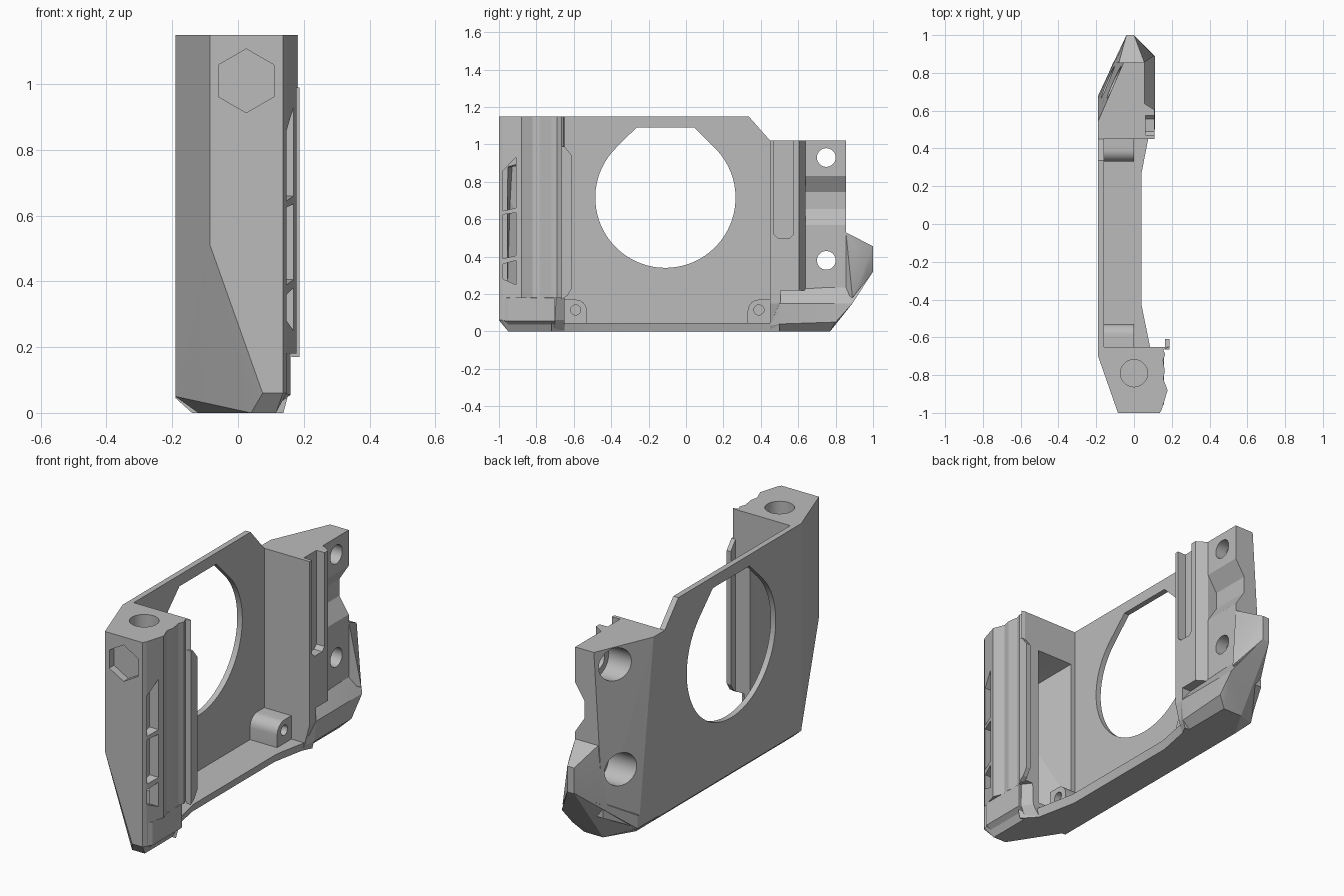
import bpy, bmesh, math
from mathutils import Vector

if "Cube" in bpy.data.objects:
    bpy.data.objects.remove(bpy.data.objects["Cube"], do_unlink=True)

grey = bpy.data.materials.new("plain grey")
grey.use_nodes = True
grey.diffuse_color = (0.5, 0.5, 0.5, 1)
grey.node_tree.nodes["Principled BSDF"].inputs["Base Color"].default_value = (0.5, 0.5, 0.5, 1)


def finish(name, bm):
    bmesh.ops.recalc_face_normals(bm, faces=bm.faces)
    mesh = bpy.data.meshes.new(name)
    bm.to_mesh(mesh)
    bm.free()
    mesh.materials.append(grey)
    obj = bpy.data.objects.new(name, mesh)
    bpy.context.collection.objects.link(obj)
    return obj


def hull(name, points):
    bm = bmesh.new()
    for p in points:
        bm.verts.new(p)
    res = bmesh.ops.convex_hull(bm, input=bm.verts)
    loose = [v for v in bm.verts if not v.link_faces]
    bmesh.ops.delete(bm, geom=loose, context='VERTS')
    bmesh.ops.dissolve_limit(bm, angle_limit=0.01, verts=bm.verts, edges=bm.edges)
    return finish(name, bm)


def prism(name, outline, axis, lo, hi):
    """Extrude a 2D outline along axis; outline holds the other two axes in order."""
    def place(p, d):
        q = list(p)
        q.insert("xyz".index(axis), d)
        return q
    bm = bmesh.new()
    face = bm.faces.new([bm.verts.new(place(p, lo)) for p in outline])
    res = bmesh.ops.extrude_face_region(bm, geom=[face])
    shift = Vector(place((0, 0), hi - lo))
    bmesh.ops.translate(bm, vec=shift, verts=[g for g in res["geom"] if isinstance(g, bmesh.types.BMVert)])
    return finish(name, bm)


def box(name, x0, x1, y0, y1, z0, z1):
    return prism(name, [(x0, y0), (x1, y0), (x1, y1), (x0, y1)], "z", z0, z1)


def ring(cx, cy, r, n=40, start=0.0, sweep=math.tau):
    return [(cx + r * math.cos(start + sweep * i / n), cy + r * math.sin(start + sweep * i / n))
            for i in range(n)]


def cut(targets, cutters):
    for obj in targets:
        for c in cutters:
            mod = obj.modifiers.new("cut", 'BOOLEAN')
            mod.operation, mod.solver, mod.object = 'DIFFERENCE', 'EXACT', c
        bpy.context.view_layer.update()
        done = obj.evaluated_get(bpy.context.evaluated_depsgraph_get())
        mesh = bpy.data.meshes.new_from_object(done)
        obj.modifiers.clear()
        obj.data = mesh
    for c in cutters:
        bpy.data.objects.remove(c, do_unlink=True)


# Thin side wall with a clipped top corner and a teardrop opening
wall = prism("side_wall", [(-0.7, 0.045), (0.5, 0.045), (0.5, 1.02), (0.45, 1.02), (0.335, 1.15), (-0.7, 1.15)],
             "x", -0.19, -0.16)
opening = ring(-0.11, 0.715, 0.375, 56, math.radians(135), math.radians(270))
opening += [(0.155, 0.98), (0.045, 1.09), (-0.265, 1.09)]
cut([wall], [prism("opening_cutter", opening, "x", -0.3, 0)])

# Floor strip, waisted in the middle, with the outer bottom edge bevelled
floor = prism("floor", [(-0.19, -0.7), (0.15, -0.72), (0.085, -0.65), (0.04, -0.43), (0.04, 0.27),
                        (0.075, 0.45), (0.1, 0.5), (-0.19, 0.5)], "z", 0, 0.045)
for v in floor.data.vertices:
    if v.co.z < 0.01:
        v.co.x += 0.05 if v.co.x < -0.1 else -0.012

# Screw bosses in the floor corners
for side, y, d in (("front", -0.65, 1), ("back", 0.45, -1)):
    arc = ring(0, 0, 0.06, 8, 0, math.pi / 2) + [(0, 0.06)]
    profile = [(y, 0.04), (y + d * 0.12, 0.04)] + [(y + d * (0.06 + a), 0.11 + b) for a, b in arc] + [(y, 0.17)]
    boss = prism(side + "_screw_boss", profile, "x", -0.165, 0)
    cut([boss], [prism("screw_cutter", ring(y + d * 0.06, 0.115, 0.027, 20), "x", -0.12, 0.1)])

# Front block: faceted shell tapering toward the bottom
front = hull("front_block", [
    (-0.14, -0.67, 0), (-0.14, -0.65, 0), (0.04, -0.95, 0), (0.115, -0.95, 0), (0.115, -0.7, 0), (0.07, -0.65, 0),
    (-0.19, -0.7, 0.05), (-0.19, -0.65, 0.05), (0.075, -1, 0.06), (0.137, -1, 0.06),
    (-0.085, -1, 0.51), (-0.085, -1, 1.15), (-0.19, -0.7, 1.15), (-0.19, -0.65, 1.15),
    (0.137, -1, 1.15), (0.148, -0.98, 1.15), (0.148, -0.65, 1.15),
    (0.148, -0.98, 0.06), (0.148, -0.7, 0.06), (0.11, -0.65, 0.06)])
base = hull("front_base_cheek", [(x, y, z) for y in (-0.95, -0.7) for x, z in
                                 ((0.1, 0.01), (0.16, 0.055), (0.16, 0.18), (0.1, 0.2))]
            + [(0.137, -0.99, 0.06), (0.137, -0.99, 0.18)])

# Vertical ridges and the flange on the open side of the front block
ridges = prism("front_ridges", [(0.1, -0.98), (0.146, -0.985), (0.178, -0.88), (0.155, -0.82), (0.163, -0.78),
                                (0.154, -0.72), (0.165, -0.69), (0.155, -0.665), (0.182, -0.655), (0.165, -0.65),
                                (0.1, -0.65)], "z", 0.18, 1.15)
flange = prism("front_flange", [(-0.665, 0.17), (-0.635, 0.19), (-0.61, 0.23), (-0.61, 0.94), (-0.65, 0.99),
                                (-0.665, 0.99)], "x", 0.163, 0.187)

# Cavity, three side windows, round top pocket and hexagonal front pocket
cavity = hull("cavity_cutter", [(-0.15, -0.6, 0.06), (0.07, -0.6, 0.06), (-0.15, -0.6, 0.97), (0.07, -0.6, 0.97),
                                (0.06, -0.955, 0.22), (0.115, -0.955, 0.22), (-0.05, -0.94, 0.7),
                                (-0.05, -0.93, 0.88), (0.115, -0.955, 0.88), (0.115, -0.9, 0.22),
                                (0.115, -0.9, 0.88)])
windows = [prism("window_cutter", [(-0.978, a), (-0.91, b), (-0.91, c), (-0.978, d)], "x", 0.09, 0.3)
           for a, b, c, d in ((0.28, 0.25, 0.38, 0.36), (0.39, 0.405, 0.635, 0.625), (0.645, 0.66, 0.93, 0.86))]
pockets = [prism("round_cutter", ring(0, -0.79, 0.072), "z", 1.07, 1.3),
           prism("hex_cutter", ring(0.025, 1.01, 0.097, 6, math.pi / 2), "y", -1.2, -0.96)]
cut([front, ridges], [cavity] + windows + pockets)

# Back block: upper body leaning outward toward the base
back = hull("back_block", [
    (-0.19, 0.45, 1.02), (-0.19, 0.545, 1.02), (-0.055, 0.855, 1.02), (0.055, 0.855, 1.02), (0.055, 0.45, 1.02),
    (-0.19, 0.45, 0.05), (-0.19, 0.67, 0.05), (-0.11, 0.855, 0.15), (0.055, 0.855, 0.15), (0.055, 0.45, 0.05)])
lip = hull("back_base", [
    (-0.14, 0.45, 0), (-0.14, 0.62, 0), (-0.05, 0.77, 0), (0.06, 0.77, 0), (0.06, 0.45, 0),
    (-0.19, 0.45, 0.05), (-0.19, 0.68, 0.05), (-0.19, 0.68, 0.12), (-0.04, 1, 0.32), (0, 1, 0.32),
    (0.11, 0.8, 0.05), (0.075, 0.45, 0.03), (0.1, 0.5, 0.04), (0.11, 0.89, 0.15),
    (0.11, 0.5, 0.15), (0.055, 0.5, 0.22), (0.055, 0.89, 0.22), (-0.1, 0.85, 0.22)])
tip = hull("back_lip", [
    (-0.12, 0.83, 0.2), (0.055, 0.855, 0.2), (0.105, 0.89, 0.18), (-0.04, 1, 0.32), (0, 1, 0.32), (0.04, 0.96, 0.3),
    (-0.04, 1, 0.455), (0, 1, 0.455), (-0.08, 0.9, 0.455), (0.055, 0.9, 0.455),
    (-0.08, 0.855, 0.53), (0.055, 0.855, 0.53)])

# Raised column with a guide slot beside the inner partition
partition = prism("back_partition", [(-0.16, 0.03), (0.075, 0.03), (0.108, 0.15), (0.108, 1.02), (-0.16, 1.02)],
                  "y", 0.45, 0.505)
column = prism("back_column", [(0.04, 0.5), (0.108, 0.5), (0.108, 0.605), (0.055, 0.638), (0.04, 0.638)],
               "z", 0.22, 1.02)
slot = prism("slot_cutter", [(0.47, 1.1), (0.47, 0.52), (0.49, 0.5), (0.555, 0.5), (0.575, 0.52), (0.575, 1.1)],
             "x", 0.06, 0.2)
cut([partition, column], [slot])

# Notch and two counterbored screw holes in the back block
cutters = [prism("notch_cutter", [(0.1, 0.87), (0.055, 0.83), (0, 0.745), (0, 0.655), (0.055, 0.57), (0.1, 0.5)],
                 "y", 0.64, 1.1)]
for z in (0.93, 0.38):
    cutters.append(prism("hole_cutter", ring(0.75, z, 0.05, 32), "x", -0.4, 0.3))
    cutters.append(prism("counterbore_cutter", ring(0.75, z, 0.085, 32), "x", -0.4, -0.01))
cut([back, tip, lip], cutters)

# Flat facets with smooth round walls
for obj in bpy.context.scene.objects:
    obj.select_set(obj.type == 'MESH' and grey.name in obj.data.materials)
bpy.context.view_layer.objects.active = wall
bpy.ops.object.shade_smooth_by_angle(angle=math.radians(15))
